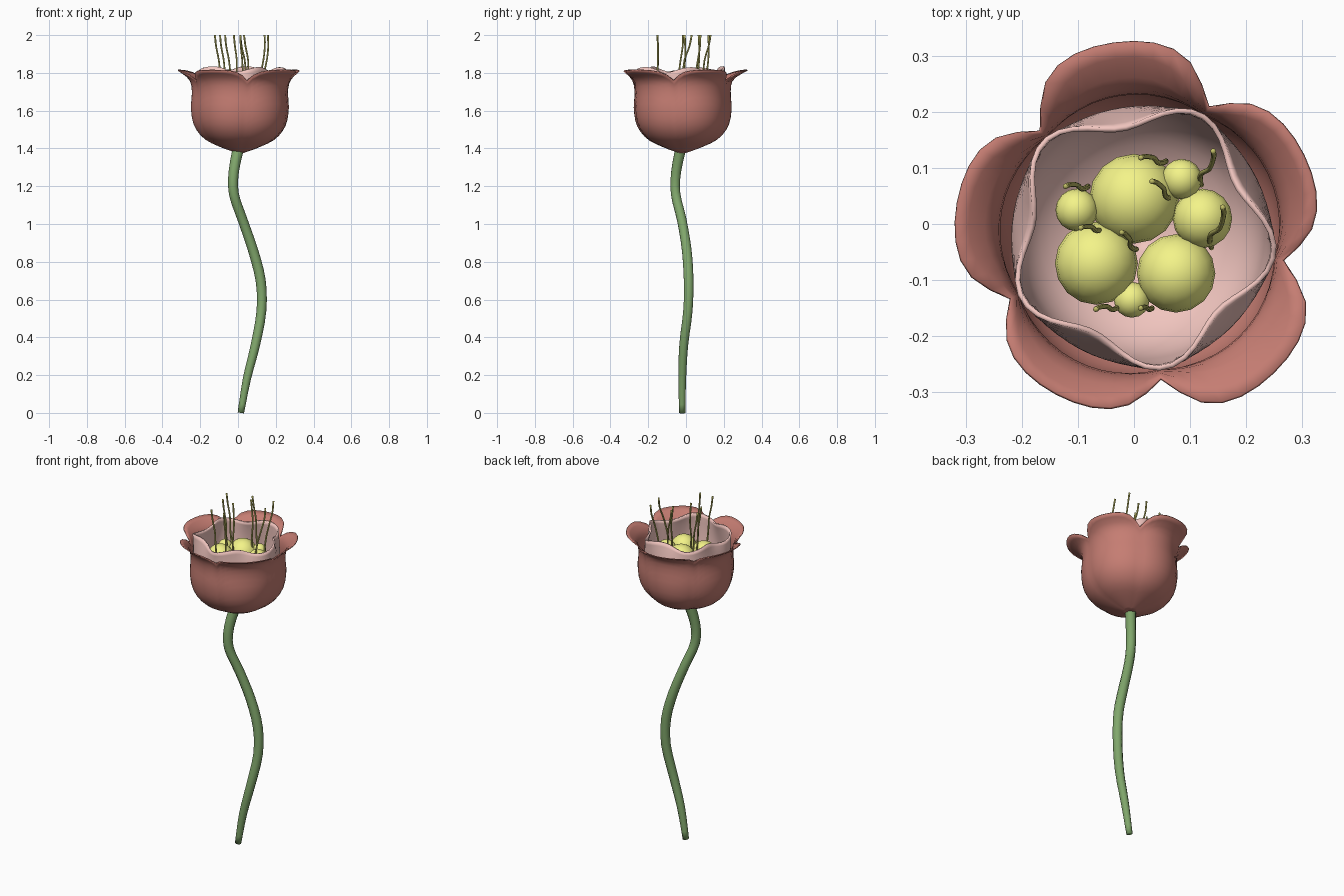
import bpy, bmesh
from math import sin, cos, pi, radians
from mathutils import Vector

if "Cube" in bpy.data.objects:
    bpy.data.objects.remove(bpy.data.objects["Cube"])

CX, CY = 0.012, -0.02   # flower axis


def material(name, rgb):
    m = bpy.data.materials.new(name)
    m.diffuse_color = (*rgb, 1)
    m.use_nodes = True
    m.node_tree.nodes["Principled BSDF"].inputs["Base Color"].default_value = m.diffuse_color
    return m


RED = material("petal_red", (0.56, 0.205, 0.17))
PINK = material("inner_pink", (0.88, 0.56, 0.52))
YELLOW = material("pollen_yellow", (0.9, 0.9, 0.25))
GREEN = material("stem_green", (0.22, 0.39, 0.15))
OLIVE = material("stamen_olive", (0.52, 0.5, 0.13))


def finish(ob, mat):
    ob.data.materials.append(mat)
    for p in ob.data.polygons:
        p.use_smooth = True


def sample(profile, t):
    """Smoothly interpolated point on a profile, t in 0..1."""
    n = len(profile) - 1
    i = min(int(t * n), n - 1)
    f = t * n - i
    p = [Vector(profile[max(0, min(n, k))]) for k in range(i - 1, i + 3)]
    return 0.5 * (2 * p[1] + (p[2] - p[0]) * f + (2 * p[0] - 5 * p[1] + 4 * p[2] - p[3]) * f**2
                  + (3 * p[1] - p[0] - 3 * p[2] + p[3]) * f**3)


def ring_mesh(name, rings, mat, caps=False):
    """Skin a stack of closed rings of points."""
    bm = bmesh.new()
    rows = [[bm.verts.new(p) for p in ring] for ring in rings]
    n = len(rows[0])
    for a, b in zip(rows, rows[1:]):
        for i in range(n):
            k = (i + 1) % n
            bm.faces.new((a[i], a[k], b[k], b[i]))
    if caps:
        bm.faces.new(rows[0][::-1])
        bm.faces.new(rows[-1])
    me = bpy.data.meshes.new(name)
    bm.to_mesh(me)
    bm.free()
    ob = bpy.data.objects.new(name, me)
    bpy.context.collection.objects.link(ob)
    finish(ob, mat)
    return ob


def cup(name, point, nu, nv, mat, thick):
    """Closed cup surface from point(angle, v), thickened inward."""
    rings = [[point(radians(26 + 36) + 2 * pi * i / nu, j / nv) for i in range(nu)]
             for j in range(nv + 1)]
    mod = ring_mesh(name, rings, mat).modifiers.new("thickness", 'SOLIDIFY')
    mod.thickness = thick
    mod.offset = -1


def tube(name, pts, radii, sides, mat, steps):
    """Round tube swept along a smooth path, with end caps."""
    rings = []
    for j in range(steps + 1):
        t = j / steps
        c = sample(pts, t)
        d = (sample(pts, min(1, t + .02)) - sample(pts, max(0, t - .02))).normalized()
        x = Vector((0, 1, 0)).cross(d).normalized()
        y = d.cross(x)
        r = sample([(q, 0, 0) for q in radii], t).x
        rings.append([c + r * (cos(a) * x + sin(a) * y)
                      for a in (2 * pi * i / sides for i in range(sides))])
    ring_mesh(name, rings, mat, caps=True)


# Stem
tube("stem", [(.015, -.02, 0), (.047, -.02, .18), (.092, -.012, .36), (.124, .01, .54),
              (.12, .014, .7), (.08, .004, .86), (.025, -.022, 1.02), (-.022, -.055, 1.16),
              (-.022, -.052, 1.28), (.004, -.025, 1.41)],
     [.017, .022, .025, .026, .027, .026, .026, .027, .03], 10, GREEN, 27)


# Outer bloom: five joined petals, flaring at the tips
TIPS = [.325, .347, .333, .322, .342]


def petal_point(a, v):
    k = (a - radians(26)) / radians(72)
    n = round(k - 1e-6)
    s = min(1, max(-1, 2 * (k - n)))
    profile = [(.015, 1.375, 0), (.10, 1.405, 0), (.19, 1.45, 0), (.245, 1.52, 0),
               (.262, 1.61, 0), (.257, 1.70, 0), (.272, 1.765, 0), (TIPS[n % 5], 1.812, 0)]
    p = sample(profile, v * (1 - 0.16 * abs(s)**3))
    r = p.x * (1 - (0.06 - 0.03 * v) * s * s)
    return (CX + r * cos(a), CY + r * sin(a), p.y)


cup("outer_petals", petal_point, 60, 18, RED, 0.006)


# Inner cup with a wavy five-lobed rim
CUP = [(.01, 1.41, 0), (.10, 1.435, 0), (.18, 1.49, 0), (.22, 1.56, 0),
       (.232, 1.65, 0), (.23, 1.73, 0), (.22, 1.818, 0)]


def cup_point(a, v):
    p = sample(CUP, v)
    top = max(0, (v - .6) / .4)**1.5
    r = p.x + .024 * top * cos(5 * (a + radians(80)))
    z = p.y + top * (.014 * sin(5 * a + .6) + .004 * cos(2 * a - 2.4))
    return (CX + r * cos(a), CY + r * sin(a), z)


cup("inner_cup", cup_point, 60, 20, PINK, 0.009)

# Pollen balls: x, y, z, radius
for n, (x, y, z, r) in enumerate([(0, .045, 1.69, .08), (.085, .08, 1.715, .036),
                                  (-.102, .025, 1.71, .038), (.122, .01, 1.70, .053),
                                  (-.067, -.07, 1.69, .074), (.075, -.088, 1.69, .07),
                                  (-.004, -.135, 1.69, .032)]):
    bpy.ops.mesh.primitive_uv_sphere_add(segments=16, ring_count=10, radius=r, location=(x, y, z))
    ob = bpy.context.object
    ob.name = f"pollen_ball_{n + 1}"
    finish(ob, YELLOW)

# Stamens: base x, y then tip x, y, each with a slight S-bend
STAMENS = [(-.082, .067, -.122, .067), (-.057, -.008, -.095, -.007), (.004, -.045, -.022, -.015),
           (.057, .112, .012, .118), (.07, .045, .032, .076), (.12, .07, .141, .13),
           (.138, -.042, .158, .03), (-.028, -.147, -.068, -.152), (.032, -.15, .012, -.15)]
for n, (x0, y0, x1, y1) in enumerate(STAMENS):
    dx, dy = x1 - x0, y1 - y0
    path = [(x0 + f * dx - g * dy, y0 + f * dy + g * dx, z) for f, g, z in
            [(0, 0, 1.65), (.1, .07, 1.71), (.3, .1, 1.79), (.5, -.07, 1.87),
             (.85, -.07, 1.94), (1, 0, 2.0)]]
    tube(f"stamen_{n + 1}", path, [.005, .005, .0045, .0045, .005], 8, OLIVE, 15)
